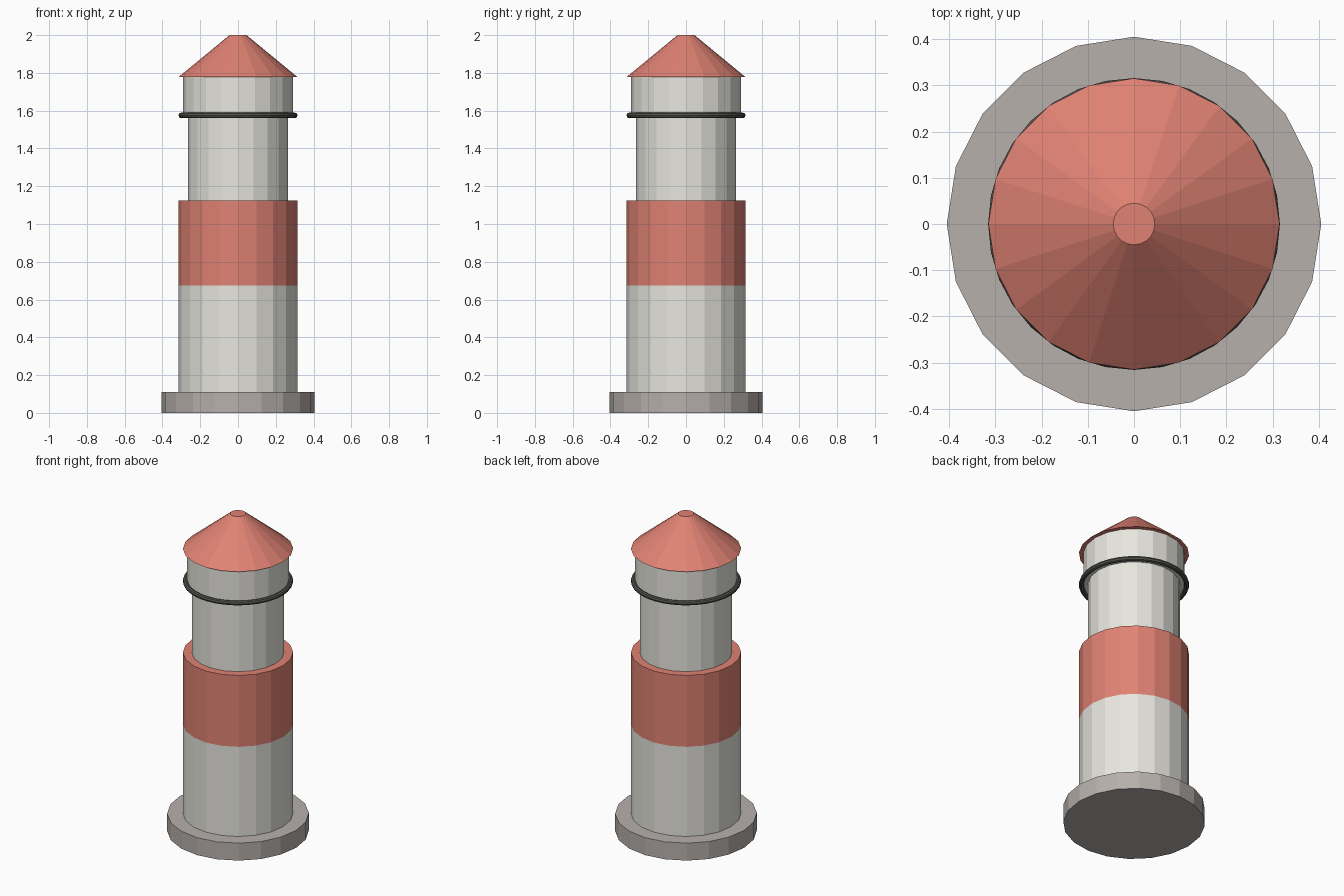
import bpy
import math

cube = bpy.data.objects.get("Cube")
if cube:
    bpy.data.objects.remove(cube, do_unlink=True)

SIDES = 20


def material(name, rgb):
    """Flat material from display RGB, stored as linear values."""
    colour = [((c / 255 + 0.055) / 1.055) ** 2.4 for c in rgb] + [1]
    mat = bpy.data.materials.new(name)
    mat.use_nodes = True
    mat.diffuse_color = colour
    mat.node_tree.nodes["Principled BSDF"].inputs["Base Color"].default_value = colour
    return mat


def drum(name, mat, bottom, top, radius, top_radius=None):
    """Upright faceted cylinder or cone section between two heights."""
    bpy.ops.mesh.primitive_cone_add(
        vertices=SIDES, radius1=radius,
        radius2=radius if top_radius is None else top_radius,
        depth=top - bottom, location=(0, 0, (bottom + top) / 2))
    obj = bpy.context.object
    obj.name = name
    obj.data.materials.append(mat)
    return obj


red = material("coral red", (224, 130, 115))
white = material("warm white", (232, 231, 224))
stone = material("stone grey", (183, 176, 172))
dark = material("dark grey", (84, 84, 78))

# Foundation and the lower tower with its painted band
drum("stone_base", stone, 0, 0.11, 0.405)
drum("lower_tower", white, 0.11, 0.675, 0.315)
drum("red_band", red, 0.675, 1.125, 0.315)

# Upper tower and lantern room
drum("upper_tower", white, 1.125, 1.575, 0.264)
drum("lantern_room", white, 1.575, 1.78, 0.29)

# Roof with a small flat tip
drum("roof", red, 1.778, 2.0, 0.315, 0.045)

# Gallery railing ring
bpy.ops.mesh.primitive_torus_add(
    major_segments=32, minor_segments=8, major_radius=0.301,
    minor_radius=0.0145, location=(0, 0, 1.575))
ring = bpy.context.object
ring.name = "gallery_ring"
ring.data.materials.append(dark)
